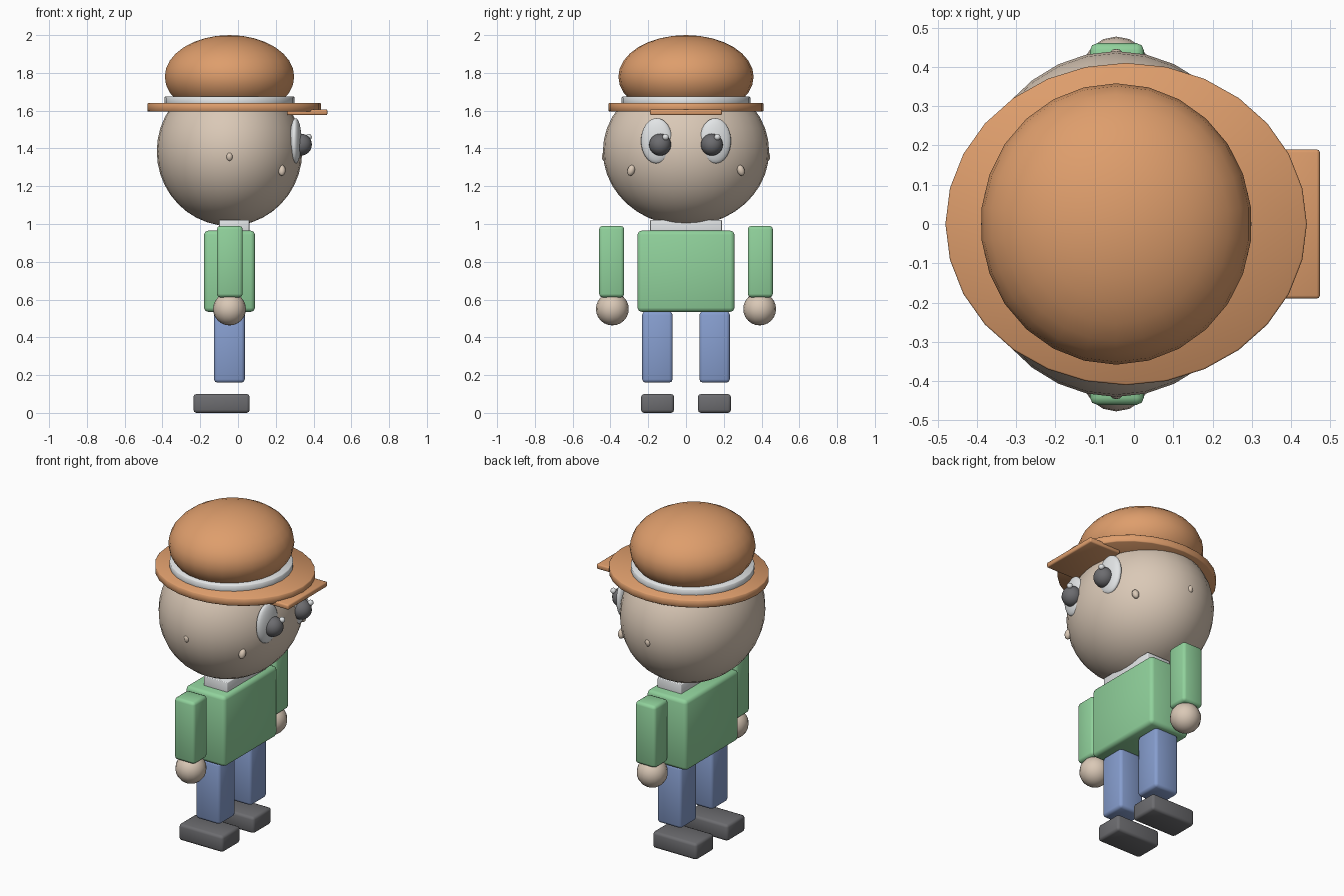
import bpy
import math

default = bpy.data.objects.get("Cube")
if default:
    bpy.data.objects.remove(default, do_unlink=True)


def material(name, colour):
    mat = bpy.data.materials.new(name)
    mat.use_nodes = True
    rgba = (*colour, 1.0)
    mat.diffuse_color = rgba
    mat.node_tree.nodes["Principled BSDF"].inputs["Base Color"].default_value = rgba
    return mat


SKIN = material("skin", (0.70, 0.58, 0.47))
ORANGE = material("hat orange", (0.73, 0.34, 0.15))
WHITE = material("white", (0.76, 0.78, 0.79))
GREEN = material("shirt green", (0.28, 0.64, 0.33))
BLUE = material("trouser blue", (0.24, 0.34, 0.62))
GREY = material("dark grey", (0.15, 0.15, 0.16))


def finish(name, mat, bevel=0.0, segments=2):
    obj = bpy.context.object
    obj.name = name
    obj.data.materials.append(mat)
    bpy.ops.object.transform_apply(location=False, rotation=True, scale=True)
    if bevel:
        mod = obj.modifiers.new("Rounded edges", "BEVEL")
        mod.width = bevel
        mod.segments = segments
        mod.limit_method = "ANGLE"
        mod.angle_limit = math.radians(50)
    bpy.ops.object.shade_smooth()
    return obj


def box(name, mat, x, y, z, bevel=0.015):
    """Rounded box from its extents along each axis."""
    spans = (x, y, z)
    bpy.ops.mesh.primitive_cube_add(size=1, location=[(a + b) / 2 for a, b in spans])
    bpy.context.object.scale = [abs(b - a) for a, b in spans]
    return finish(name, mat, bevel)


def ball(name, mat, centre, radii, segments=24, rings=16, turn=(0, 0, 0)):
    bpy.ops.mesh.primitive_uv_sphere_add(segments=segments, ring_count=rings,
                                         radius=1, location=centre, rotation=turn)
    bpy.context.object.scale = radii
    return finish(name, mat)


def disc(name, mat, x, rx, ry, z, bevel):
    bpy.ops.mesh.primitive_cylinder_add(vertices=28, radius=1, depth=1,
                                        location=(x, 0, sum(z) / 2),
                                        rotation=(0, 0, math.pi / 2))
    # the quarter turn swaps the local axes
    bpy.context.object.scale = (ry, rx, z[1] - z[0])
    return finish(name, mat, bevel, 1)


AXIS = -0.045  # x of the body centre line; the face looks along +x

# Head and hat
ball("head", SKIN, (AXIS, 0, 1.385), (0.385, 0.44, 0.395), 32, 20)
ball("hat_crown", ORANGE, (AXIS, 0, 1.78), (0.345, 0.358, 0.22), 26, 16)
disc("hat_band", WHITE, AXIS, 0.344, 0.341, (1.62, 1.674), 0.004)
disc("hat_brim", ORANGE, -0.02, 0.46, 0.41, (1.595, 1.64), 0.004)
box("hat_visor", ORANGE, (0.26, 0.473), (-0.19, 0.19), (1.576, 1.607), 0.008)

# Body
box("collar", WHITE, (-0.10, 0.06), (-0.19, 0.19), (0.93, 1.022), 0.004)
box("torso", GREEN, (-0.18, 0.09), (-0.257, 0.257), (0.535, 0.965), 0.022)

# Paired parts; the figure's own left is +y
for side, s in (("left", 1), ("right", -1)):
    ball(side + "_eye_white", WHITE, (0.305, s * 0.155, 1.44), (0.03, 0.084, 0.12),
         turn=(0, 0, s * 0.12))
    ball(side + "_pupil", GREY, (0.333, s * 0.137, 1.42), (0.058, 0.058, 0.058))
    ball(side + "_eye_glint", WHITE, (0.374, s * 0.137 + 0.029, 1.46),
         (0.017, 0.017, 0.017), 12, 8)
    ball(side + "_cheek_bump", SKIN, (0.232, s * 0.29, 1.284), (0.02, 0.02, 0.03),
         12, 8, turn=(s * 0.35, 0, 0))
    ball(side + "_ear", SKIN, (AXIS, s * 0.428, 1.357), (0.018, 0.018, 0.025), 12, 8)

    box(side + "_arm", GREEN, (-0.112, 0.025), (s * 0.327, s * 0.46), (0.612, 0.99), 0.018)
    ball(side + "_hand", SKIN, (AXIS, s * 0.39, 0.55), (0.087, 0.087, 0.087), 16, 12)
    box(side + "_leg", BLUE, (-0.127, 0.036), (s * 0.071, s * 0.232), (0.16, 0.537), 0.018)
    box(side + "_shoe", GREY, (-0.236, 0.062), (s * 0.063, s * 0.238), (0.0, 0.1), 0.016)
